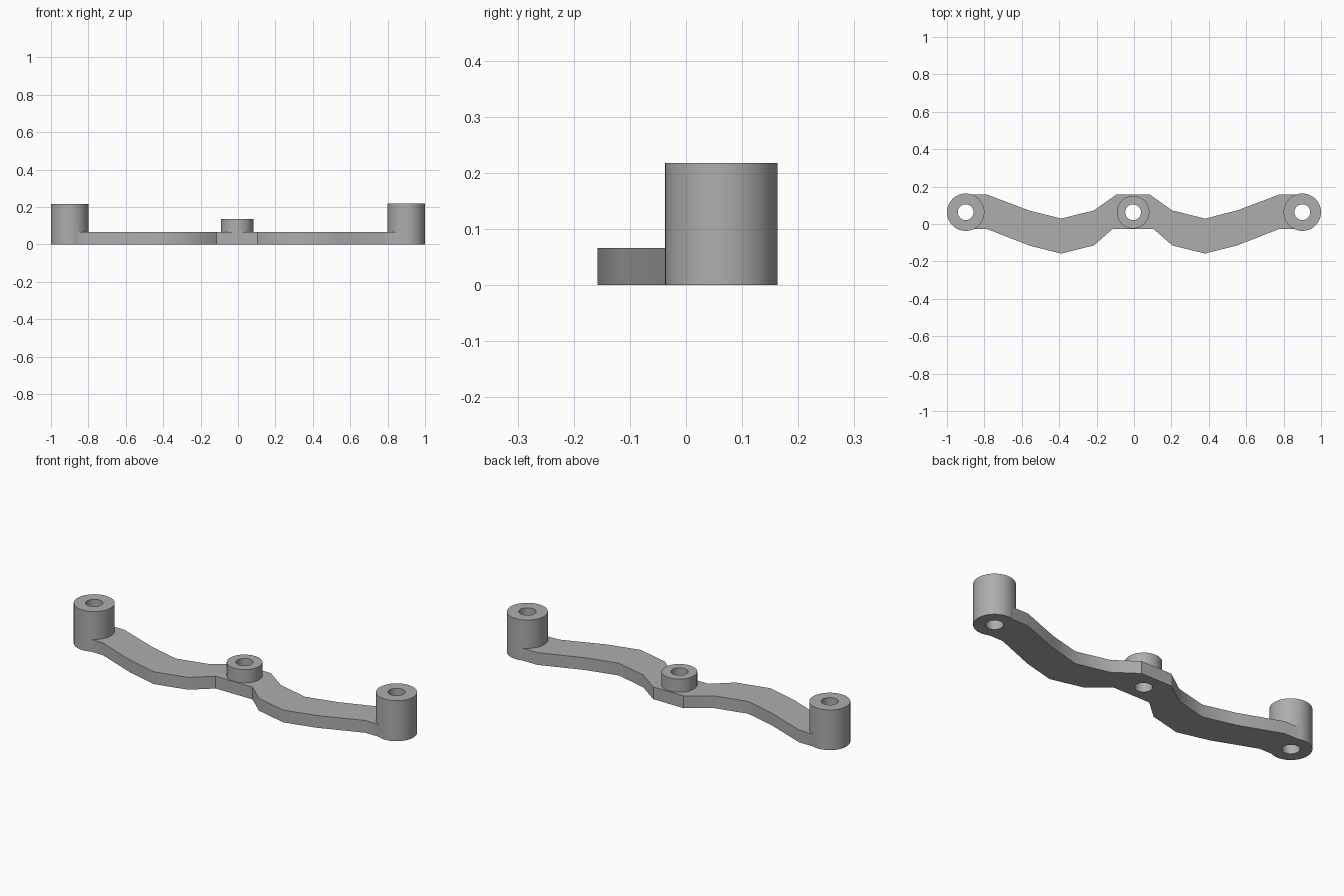
import bpy
import bmesh
import math

cube = bpy.data.objects.get("Cube")
if cube:
    bpy.data.objects.remove(cube, do_unlink=True)

PLATE_H = 0.066
AXIS_Y = 0.063     # line through all three bosses
MID_X = -0.005     # symmetry line of the plate

grey = bpy.data.materials.new("plain grey")
grey.use_nodes = True
colour = (0.42, 0.42, 0.42, 1)
grey.diffuse_color = colour
grey.node_tree.nodes["Principled BSDF"].inputs["Base Color"].default_value = colour


def add_object(name, bm):
    bmesh.ops.recalc_face_normals(bm, faces=bm.faces)
    mesh = bpy.data.meshes.new(name)
    bm.to_mesh(mesh)
    bm.free()
    mesh.materials.append(grey)
    obj = bpy.data.objects.new(name, mesh)
    bpy.context.collection.objects.link(obj)
    return obj


def cylinder(name, x, radius, bottom, top):
    bm = bmesh.new()
    bmesh.ops.create_cone(bm, cap_ends=True, segments=64, radius1=radius,
                          radius2=radius, depth=top - bottom)
    bmesh.ops.translate(bm, verts=bm.verts, vec=(x, AXIS_Y, (top + bottom) / 2))
    return add_object(name, bm)


def combine(target, tool, operation):
    mod = target.modifiers.new(operation.lower(), "BOOLEAN")
    mod.operation = operation
    mod.solver = "EXACT"
    mod.object = tool
    bpy.context.view_layer.objects.active = target
    bpy.ops.object.modifier_apply(modifier=mod.name)
    bpy.data.objects.remove(tool, do_unlink=True)


# Wavy plate: half outlines of the back and front edges, mirrored
back = [(0.09, 0.157), (0.21, 0.072), (0.385, 0.029), (0.555, 0.072),
        (0.78, 0.157), (0.89, 0.157)]
front = [(0.11, -0.027), (0.21, -0.115), (0.385, -0.158), (0.555, -0.115),
         (0.78, -0.027), (0.89, -0.027)]
half = back[::-1]
outline = ([(MID_X + x, y) for x, y in half]
           + [(MID_X - x, y) for x, y in back]
           + [(MID_X - x, y) for x, y in front[::-1]]
           + [(MID_X + x, y) for x, y in front])
bm = bmesh.new()
base = bm.faces.new([bm.verts.new((x, y, 0)) for x, y in outline])
extruded = bmesh.ops.extrude_face_region(bm, geom=[base], use_keep_orig=True)
top_verts = [v for v in extruded["geom"] if isinstance(v, bmesh.types.BMVert)]
bmesh.ops.translate(bm, verts=top_verts, vec=(0, 0, PLATE_H))
bracket = add_object("bracket", bm)

# Bosses fused to the plate
bosses = [("right_boss", -0.9, 0.1, 0.216), ("centre_boss", MID_X, 0.087, 0.137),
          ("left_boss", 0.9, 0.1, 0.218)]
for name, x, radius, height in bosses:
    combine(bracket, cylinder(name, x, radius, 0, height), "UNION")

# Through holes
for name, x, radius, height in bosses:
    combine(bracket, cylinder(name + "_hole", x, 0.042, -0.1, 0.4), "DIFFERENCE")

# Smooth curved walls, crisp rims
bpy.ops.object.select_all(action="DESELECT")
bracket.select_set(True)
bpy.context.view_layer.objects.active = bracket
bpy.ops.object.shade_smooth_by_angle(angle=math.radians(30))
